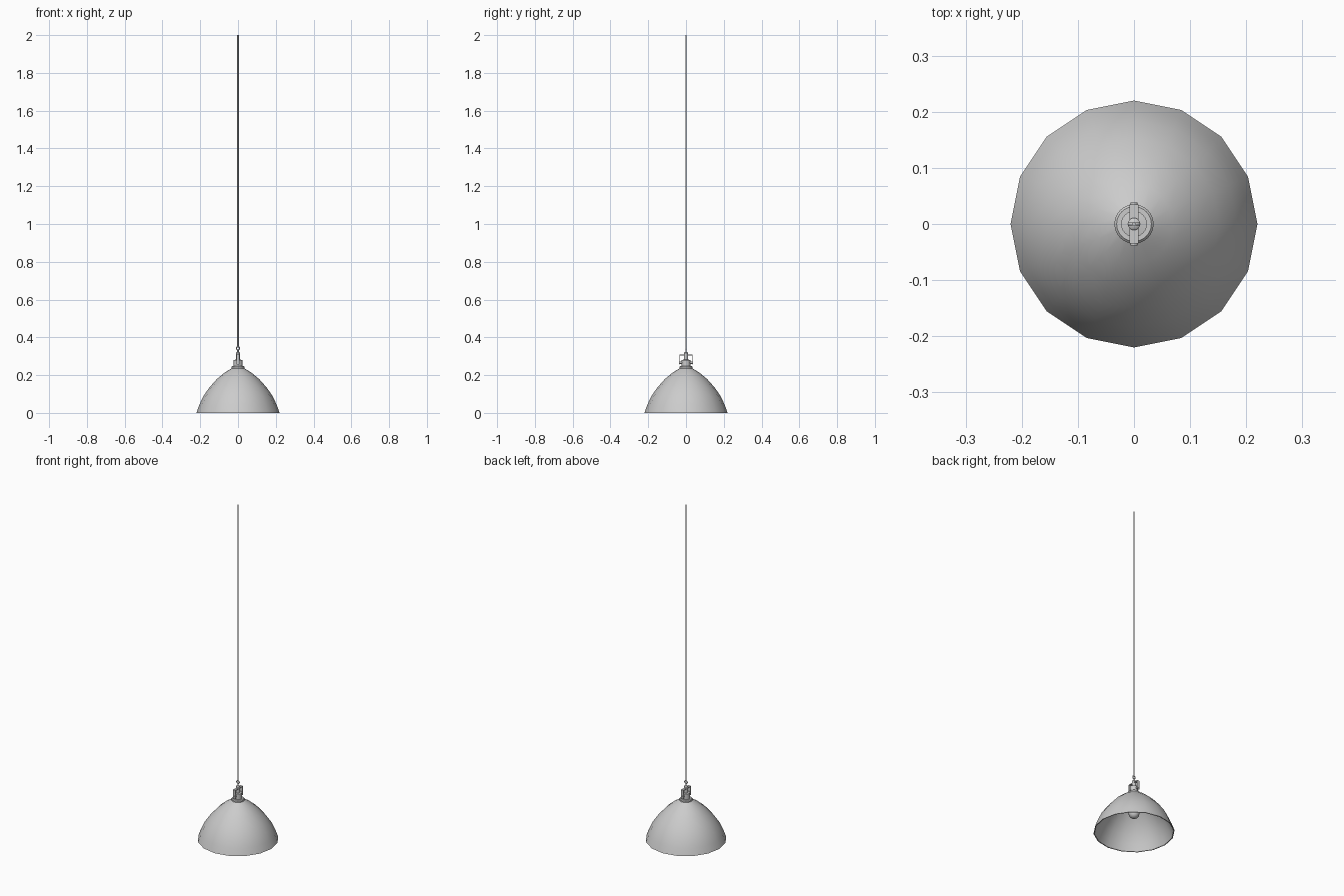
import bpy, bmesh, math
from mathutils import Vector

if "Cube" in bpy.data.objects:
    bpy.data.objects.remove(bpy.data.objects["Cube"])


def finish(bm, name, angle=40):
    bmesh.ops.recalc_face_normals(bm, faces=bm.faces)
    me = bpy.data.meshes.new(name)
    bm.to_mesh(me)
    bm.free()
    ob = bpy.data.objects.new(name, me)
    bpy.context.collection.objects.link(ob)
    bpy.ops.object.select_all(action='DESELECT')
    ob.select_set(True)
    bpy.context.view_layer.objects.active = ob
    bpy.ops.object.shade_smooth_by_angle(angle=math.radians(angle))
    return ob


def lathe(name, profile, sides=16, angle=40):
    """Revolve (radius, z) points around the z axis."""
    bm = bmesh.new()
    vs = [bm.verts.new((r, 0, z)) for r, z in profile]
    es = [bm.edges.new(p) for p in zip(vs, vs[1:])]
    bmesh.ops.spin(bm, geom=vs + es, axis=(0, 0, 1), cent=(0, 0, 0),
                   angle=math.tau, steps=sides, use_merge=True)
    bmesh.ops.remove_doubles(bm, verts=bm.verts, dist=1e-5)
    return finish(bm, name, angle)


def box(name, lo, hi):
    bm = bmesh.new()
    bmesh.ops.create_cube(bm, size=1)
    lo, hi = Vector(lo), Vector(hi)
    for v in bm.verts:
        v.co = (lo + hi) / 2 + v.co * (hi - lo)
    return finish(bm, name)


def torus(name, z, major, minor):
    bpy.ops.mesh.primitive_torus_add(location=(0, 0, z), rotation=(math.pi / 2, 0, 0),
                                     major_radius=major, minor_radius=minor,
                                     major_segments=16, minor_segments=8)
    bpy.context.object.name = name
    bpy.ops.object.shade_smooth()


# Faceted dome shade with a thin wall
lathe("shade", [
    (0.030, 0.238), (0.070, 0.214), (0.112, 0.179), (0.152, 0.134),
    (0.184, 0.088), (0.206, 0.040), (0.220, 0.0),
    (0.215, 0.0), (0.201, 0.039), (0.179, 0.086), (0.148, 0.131),
    (0.109, 0.175), (0.068, 0.209), (0.030, 0.233), (0.030, 0.238)], 16, 50)

# Cap: flange, neck and stem
lathe("cap", [(0, 0.228), (0.035, 0.228), (0.035, 0.243), (0.031, 0.247), (0.023, 0.247),
              (0.023, 0.280), (0.011, 0.282), (0.011, 0.318), (0.006, 0.322), (0, 0.322)], 24)

# Yoke: two legs and a crossbar
for side, label in ((-1, "front"), (1, "back")):
    y = 0.033 * side
    box(f"yoke_leg_{label}", (-0.008, y - 0.002, 0.255), (0.008, y + 0.002, 0.308))
    bpy.ops.mesh.primitive_cylinder_add(vertices=12, radius=0.006, depth=0.018,
                                        location=(0, 0.029 * side, 0.266),
                                        rotation=(math.pi / 2, 0, 0))
    bpy.context.object.name = f"yoke_bolt_{label}"
box("yoke_crossbar", (-0.008, -0.035, 0.304), (0.008, 0.035, 0.308))

# Hanging eye and cable
torus("hanging_eye", 0.342, 0.0085, 0.003)
lathe("eye_post", [(0, 0.318), (0.004, 0.318), (0.004, 0.334), (0, 0.334)], 10)
lathe("cable", [(0, 0.349), (0.004, 0.349), (0.004, 2.0), (0, 2.0)], 10)

# Socket and bulb inside the shade
lathe("socket", [(0, 0.230), (0.020, 0.230), (0.020, 0.160), (0.017, 0.155), (0, 0.155)], 16)
lathe("bulb", [(0.014, 0.165), (0.016, 0.152), (0.024, 0.138), (0.030, 0.120),
               (0.028, 0.105), (0.020, 0.094), (0.010, 0.088), (0, 0.087)], 16, 60)
